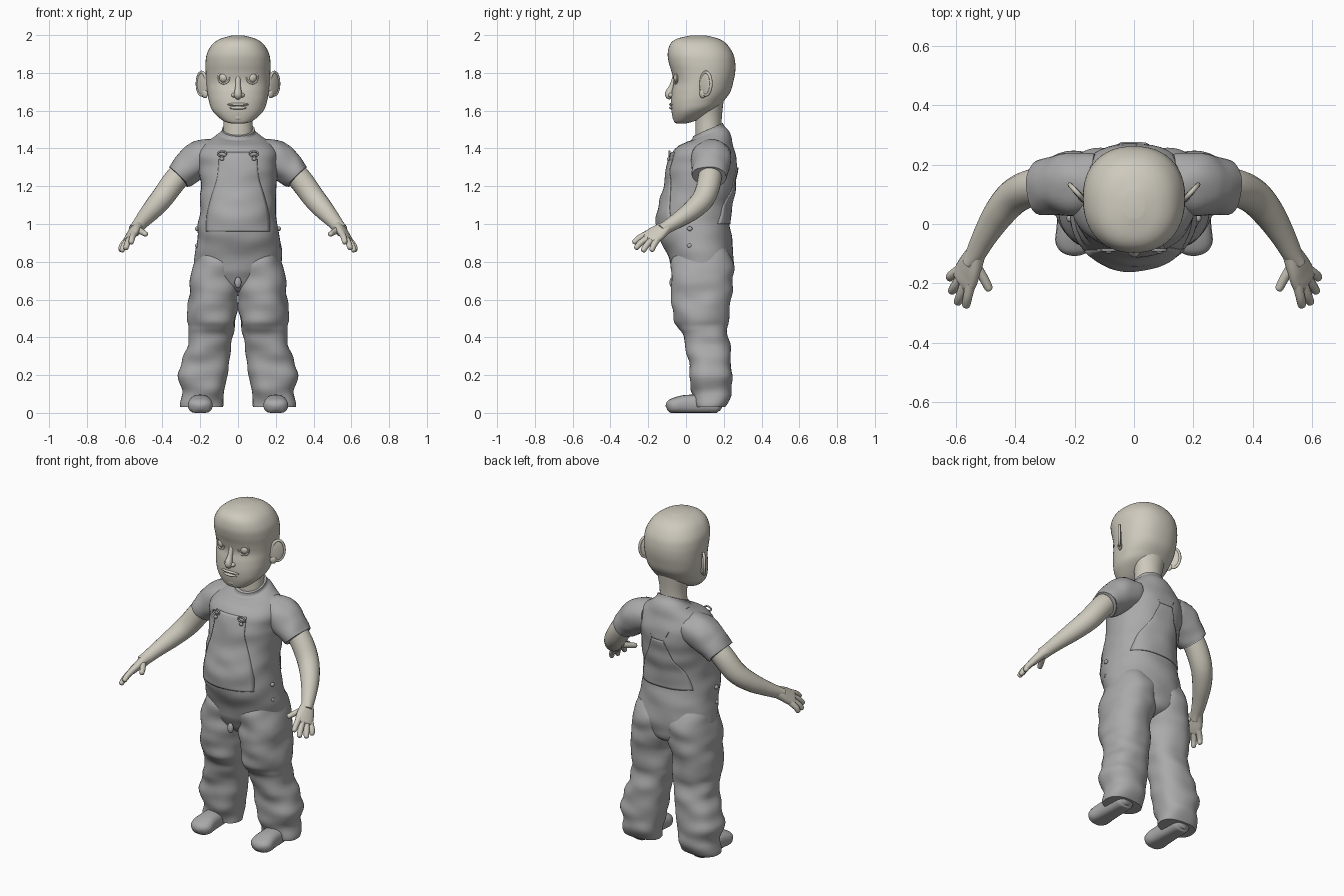
import bpy, bmesh, math
from mathutils import Vector, Matrix, noise
from mathutils.bvhtree import BVHTree

if "Cube" in bpy.data.objects:
    bpy.data.objects.remove(bpy.data.objects["Cube"])


def material(name, col):
    m = bpy.data.materials.new(name)
    m.diffuse_color = (*col, 1)
    m.use_nodes = True
    m.node_tree.nodes["Principled BSDF"].inputs["Base Color"].default_value = m.diffuse_color
    return m


SKIN = material("warm skin", (0.62, 0.59, 0.51))
CLOTH = material("grey cloth", (0.40, 0.40, 0.40))


def finish(name, bm, mat, mirror=False, thick=0):
    bmesh.ops.recalc_face_normals(bm, faces=bm.faces)
    me = bpy.data.meshes.new(name)
    bm.to_mesh(me)
    bm.free()
    me.materials.append(mat)
    ob = bpy.data.objects.new(name, me)
    bpy.context.collection.objects.link(ob)
    bpy.ops.object.select_all(action='DESELECT')
    ob.select_set(True)
    bpy.context.view_layer.objects.active = ob
    bpy.ops.object.shade_smooth_by_angle(angle=math.radians(50))
    if thick:
        ob.modifiers.new("thickness", 'SOLIDIFY').thickness = thick
    if mirror:
        ob.modifiers.new("mirror", 'MIRROR')
    return ob


def spline(rows, n):
    out = []
    for i in range(len(rows) - 1):
        a, b, c, d = (rows[max(0, min(len(rows) - 1, i + k))] for k in (-1, 0, 1, 2))
        for k in range(n):
            t = k / n
            out.append([0.5 * (2 * q + (r - p) * t + (2 * p - 5 * q + 4 * r - s) * t * t
                               + (3 * q - p - 3 * r + s) * t ** 3) for p, q, r, s in zip(a, b, c, d)])
    return out + [list(rows[-1])]


def section(n, e):
    for i in range(n):
        a = 2 * math.pi * i / n
        c, s = math.cos(a), math.sin(a)
        yield math.copysign(abs(c) ** (2 / e), c), math.copysign(abs(s) ** (2 / e), s)


def bridge(loops, caps=(True, True), closed=True):
    bm = bmesh.new()
    vs = [[bm.verts.new(p) for p in lp] for lp in loops]
    n = len(vs[0])
    for a, b in zip(vs, vs[1:]):
        for i in range(n if closed else n - 1):
            j = (i + 1) % n
            bm.faces.new((a[i], a[j], b[j], b[i]))
    if closed and caps[0]:
        bm.faces.new(vs[0])
    if closed and caps[1]:
        bm.faces.new(vs[-1])
    return bm


def stack(rows, e=2.2, wrinkle=0, n=48, steps=6, freq=7, caps=(True, True)):
    """Horizontal sections: z, x0, x1, y front, y back, tilt."""
    loops = []
    for z, x0, x1, y0, y1, t in spline(rows, steps):
        cx, cy, rx, ry = (x0 + x1) / 2, (y0 + y1) / 2, (x1 - x0) / 2, (y1 - y0) / 2
        loop = []
        for c, s in section(n, e):
            p = Vector((cx + rx * c, cy + ry * s, z + t * ry * s))
            w = wrinkle * noise.noise(Vector((p.x * freq, p.y * freq, p.z * freq * 1.8)))
            loop.append(p + Vector((c, s, 0)) * w)
        loops.append(loop)
    return bridge(loops, caps)


def tube(rows, ref, e=2, n=20, steps=5, wrinkle=0, caps=(True, True), floor=False):
    """Sections along a path: x, y, z, radius along ref, other radius."""
    rs = spline(rows, steps)
    loops = []
    for i, (x, y, z, ru, rv) in enumerate(rs):
        d = (Vector(rs[min(i + 1, len(rs) - 1)][:3]) - Vector(rs[max(i - 1, 0)][:3])).normalized()
        u = Vector(ref)
        u = (u - d * u.dot(d)).normalized()
        v = d.cross(u)
        loop = []
        for c, s in section(n, e):
            p = Vector((x, y, z)) + u * ru * c + v * rv * s
            p += (u * c + v * s) * wrinkle * noise.noise(p * 14)
            if floor:
                p.z = max(p.z, 0)
            loop.append(p)
        loops.append(loop)
    return bridge(loops, caps)


def blob(name, pos, size, mat, rot=0, mirror=False):
    bm = bmesh.new()
    bmesh.ops.create_uvsphere(bm, u_segments=24, v_segments=14, radius=1)
    bm.transform(Matrix.Translation(pos) @ Matrix.Rotation(rot, 4, 'Z') @ Matrix.Diagonal((*size, 1)))
    return finish(name, bm, mat, mirror)


def ring(name, pos, ra, rb, r, mat, rot=0, mirror=True):
    """Oval ring lying in its local xz plane."""
    bm = bridge([[Vector(((ra + r * math.cos(b)) * math.cos(a), r * math.sin(b),
                           (rb + r * math.cos(b)) * math.sin(a)))
                  for b in [k * math.pi / 4 for k in range(8)]]
                 for a in [k * math.pi / 14 for k in range(29)]], (False, False))
    bmesh.ops.remove_doubles(bm, verts=bm.verts, dist=1e-5)
    bm.transform(Matrix.Translation(pos) @ Matrix.Rotation(rot, 4, 'Z'))
    return finish(name, bm, mat, mirror)


# Torso of the outfit
T = [(.64, .06, .0, .15, 0), (.68, .15, -.04, .22, 0), (.74, .215, -.07, .245, 0), (.8, .234, -.085, .253, 0),
     (.9, .222, -.13, .247, 0), (1.0, .21, -.157, .235, 0), (1.1, .203, -.14, .24, 0), (1.2, .2, -.113, .258, 0),
     (1.3, .212, -.1, .272, 0), (1.37, .215, -.075, .262, 0), (1.42, .185, -.04, .247, .05),
     (1.46, .125, .0, .222, .25), (1.48, .092, .03, .2, .42), (1.5, .085, .035, .195, .45)]
bm = stack([(z, -w, w, a, b, t) for z, w, a, b, t in T], 2.15, .01)
tree = BVHTree.FromBMesh(bm)
finish("torso", bm, CLOTH)

# Trouser legs
bm = stack([(.03, .085, .295, .05, .205, 0), (.1, .07, .303, .035, .235, 0), (.2, .055, .308, .02, .247, 0),
            (.3, .05, .288, .01, .238, 0), (.4, .03, .262, -.01, .224, 0), (.45, .015, .26, -.042, .22, 0),
            (.5, .006, .267, -.063, .226, 0), (.6, -.002, .261, -.075, .24, 0), (.7, -.01, .248, -.075, .25, 0),
            (.8, -.01, .234, -.075, .25, 0), (.87, .03, .2, -.05, .22, 0)], 2.3, .016)
finish("trouser_leg", bm, CLOTH, True)

# Shoes
bm = tube([(.2, .192, .03, .025, .025), (.2, .17, .04, .05, .042), (.2, .1, .045, .055, .05),
           (.2, 0, .045, .06, .05), (.2, -.06, .038, .065, .042), (.2, -.09, .03, .047, .032),
           (.2, -.103, .025, .015, .012)], (1, 0, 0), 2.5, floor=True)
finish("shoe", bm, CLOTH, True)

# Short sleeves with a turned-in hem
bm = tube([(.13, .135, 1.36, .1, .09), (.2, .135, 1.345, .108, .098), (.26, .13, 1.3, .1, .088),
           (.308, .125, 1.258, .094, .076), (.309, .125, 1.257, .088, .07), (.28, .128, 1.285, .075, .06)],
          (0, 1, 0), n=32, wrinkle=.008, caps=(True, False))
finish("sleeve", bm, CLOTH, True)

# Bare arms
bm = tube([(.24, .13, 1.33, .06, .06), (.33, .125, 1.235, .063, .063), (.4, .095, 1.14, .06, .06),
           (.455, .035, 1.075, .053, .053), (.502, -.04, 1.022, .042, .042), (.533, -.1, .985, .035, .034),
           (.55, -.13, .965, .035, .026)], (.5, 0, 1))
finish("arm", bm, SKIN, True)

# Hands
across = (.44, .85, -.3)
bm = tube([(.528, -.09, .99, .03, .03), (.547, -.13, .967, .044, .026), (.562, -.165, .943, .052, .023),
           (.574, -.195, .925, .05, .019), (.58, -.205, .917, .035, .01)], across, 2.4)
finish("palm", bm, SKIN, True)
for name, pts in {
    "index_finger": ((.55, -.2, .95), (.56, -.245, .928), (.565, -.272, .905)),
    "middle_finger": ((.565, -.19, .935), (.584, -.238, .902), (.593, -.262, .875)),
    "ring_finger": ((.575, -.17, .928), (.602, -.208, .888), (.613, -.225, .862)),
    "little_finger": ((.58, -.148, .925), (.613, -.172, .885), (.62, -.18, .864)),
    "thumb": ((.54, -.13, .975), (.508, -.18, .958), (.49, -.215, .947)),
}.items():
    a, b, c = map(Vector, pts)
    d = (c - b).normalized()
    rows = [(*a, .018, .018), (*b, .016, .016), (*c, .014, .014), (*(c + d * .008), .01, .01), (*(c + d * .012), .002, .002)]
    finish(name, tube(rows, (.1, .5, -.9) if name == "thumb" else across, n=12, steps=4), SKIN, True)

# Neck and head
finish("neck", stack([(1.4, -.08, .08, .05, .19, 0), (1.5, -.078, .078, .05, .188, 0),
                      (1.57, -.08, .08, .05, .19, 0), (1.66, -.1, .1, .04, .2, 0)], 2), SKIN)
H = [(1.532, .035, -.05, .0, 0), (1.548, .08, -.062, .07, .12), (1.6, .135, -.075, .165, .12),
     (1.65, .154, -.08, .205, .05), (1.7, .163, -.075, .235, 0), (1.75, .168, -.066, .25, 0), (1.8, .171, -.075, .26, 0),
     (1.85, .172, -.09, .261, 0), (1.9, .165, -.097, .25, 0), (1.95, .137, -.085, .218, 0),
     (1.98, .095, -.05, .175, 0), (1.997, .035, .02, .11, 0)]
finish("head", stack([(z, -w, w, a, b, t) for z, w, a, b, t in H], 2.25), SKIN)

# Face
blob("eye", (.075, -.036, 1.775), (.027, .03, .03), SKIN, 0, True)
ring("eyelid", (.075, -.054, 1.775), .03, .031, .005, SKIN, .25)
bm = tube([(0, -.058, 1.78, .013, .012), (0, -.075, 1.73, .014, .014), (0, -.088, 1.695, .02, .022),
           (0, -.088, 1.677, .02, .02), (0, -.08, 1.663, .01, .008)], (1, 0, 0))
finish("nose", bm, SKIN)
blob("nostril_wing", (.022, -.078, 1.682), (.013, .016, .012), SKIN, 0, True)
blob("upper_lip", (0, -.071, 1.633), (.058, .018, .009), SKIN)
blob("lower_lip", (0, -.071, 1.615), (.046, .018, .010), SKIN)
blob("chin", (0, -.042, 1.566), (.045, .03, .026), SKIN)

# Ears flaring outward and back
blob("ear", (.188, .102, 1.738), (.044, .01, .065), SKIN, math.radians(48), True)
ring("ear_rim", (.192, .106, 1.743), .036, .061, .008, SKIN, math.radians(48))
blob("ear_lobe", (.175, .088, 1.69), (.02, .012, .024), SKIN, math.radians(48), True)


def panel(name, rows, side):
    """Cloth panel laid on the front (-1) or back (1) of the torso."""
    loops = []
    for z, w in spline(rows, 6):
        loop = []
        for k in range(-10, 11):
            hit = tree.ray_cast(Vector((w * k / 10, side, z)), Vector((0, -side, 0)))[0]
            loop.append(hit + Vector((0, side * .006, 0)))
        loops.append(loop)
    finish(name, bridge(loops, closed=False), CLOTH, thick=.006)


panel("front_bib", [(.96, .17), (1.05, .165), (1.15, .14), (1.25, .11), (1.38, .1)], -1)
panel("back_bib", [(1.0, .17), (1.1, .14), (1.2, .08), (1.3, .04)], 1)

# Shoulder straps draped over the torso
path = spline([(.085, -.1, 1.36), (.098, -.05, 1.42), (.125, .05, 1.47), (.125, .14, 1.49),
               (.105, .24, 1.43), (.06, .28, 1.34), (.02, .28, 1.27)], 5)
loops = []
for i, p in enumerate(path):
    d = Vector(path[min(i + 1, len(path) - 1)]) - Vector(path[max(i - 1, 0)])
    loc, nor = tree.find_nearest(Vector(p))[:2]
    side = d.cross(nor).normalized() * .02
    loops.append([loc + nor * .009 + side * k for k in (-1, 0, 1)])
finish("strap", bridge(loops, closed=False), CLOTH, True, .006)

# Buckles, side buttons and fly fold
ring("strap_buckle", (.085, -.088, 1.372), .022, .013, .005, CLOTH)
blob("bib_button", (.085, -.092, 1.345), (.012, .008, .01), CLOTH, 0, True)
for z in (.975, .885):
    blob("side_button", (.217, .02, z), (.01, .014, .012), CLOTH, 0, True)
blob("fly_fold", (0, -.072, .69), (.018, .015, .03), CLOTH)
